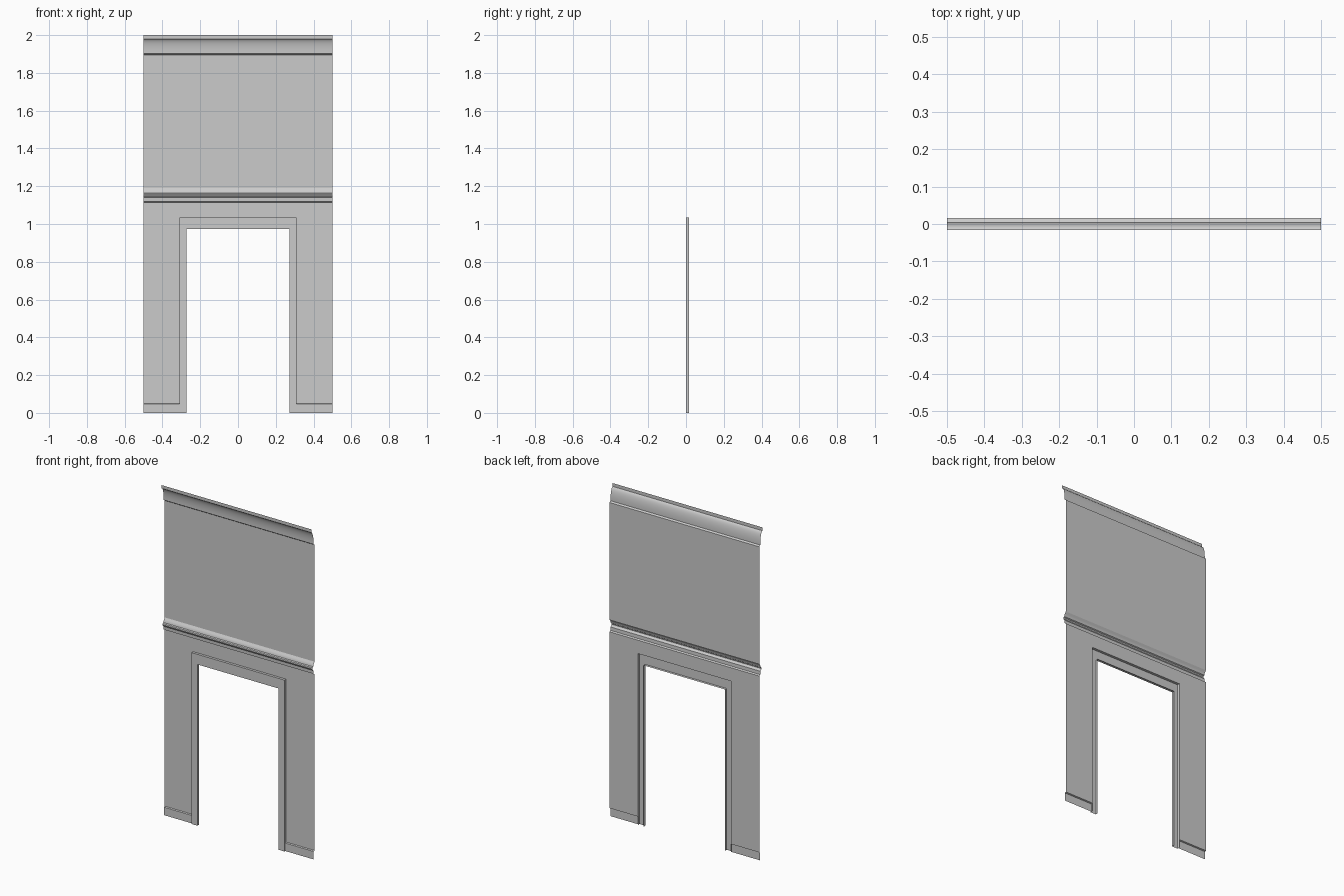
import bpy
import math

cube = bpy.data.objects.get("Cube")
if cube:
    bpy.data.objects.remove(cube, do_unlink=True)

plaster = bpy.data.materials.new("plaster_grey")
plaster.use_nodes = True
plaster.diffuse_color = (0.6, 0.6, 0.6, 1)
plaster.node_tree.nodes["Principled BSDF"].inputs["Base Color"].default_value = (0.6, 0.6, 0.6, 1)

HALF = 0.5            # half width of the wall
WALL = 0.0155         # depth of the wall plane
FRONT = -0.0155       # foremost edge of the cornice
FRAME_X, FRAME_Z = 0.31, 1.034    # outside of the door frame
DOOR_X, DOOR_Z = 0.272, 0.973     # clear opening
RAIL_LOW, RAIL_TOP = 1.115, 1.19
CORNICE_LOW = 1.895


def sheet(name, rows, smooth=False):
    """Join successive rows of points into a strip of quads."""
    n = len(rows[0])
    verts = [p for row in rows for p in row]
    faces = [(r * n + i, (r + 1) * n + i, (r + 1) * n + i + 1, r * n + i + 1)
             for r in range(len(rows) - 1) for i in range(n - 1)]
    mesh = bpy.data.meshes.new(name)
    mesh.from_pydata(verts, [], faces)
    mesh.materials.append(plaster)
    obj = bpy.data.objects.new(name, mesh)
    bpy.context.collection.objects.link(obj)
    if smooth:
        bpy.ops.object.select_all(action='DESELECT')
        obj.select_set(True)
        bpy.context.view_layer.objects.active = obj
        bpy.ops.object.shade_smooth_by_angle(angle=math.radians(30))
    return obj


def moulding(name, profile, x0=-HALF, x1=HALF, smooth=False):
    """Run a (y, z) profile along x."""
    return sheet(name, [[(x, y, z) for y, z in profile] for x in (x0, x1)], smooth)


# Flat wall panels
moulding("upper_wall", [(WALL, RAIL_TOP), (WALL, CORNICE_LOW)])
moulding("wall_over_door", [(WALL, FRAME_Z), (WALL, RAIL_LOW)])

# Side walls with skirting boards
SKIRT, SKIRT_TOP = 0.0075, 0.048
for side, x0, x1 in (("right", -HALF, -FRAME_X), ("left", FRAME_X, HALF)):
    moulding(side + "_wall", [(WALL, SKIRT_TOP + 0.003), (WALL, FRAME_Z)], x0, x1)
    moulding(side + "_skirting",
             [(SKIRT, 0), (SKIRT, SKIRT_TOP), (WALL, SKIRT_TOP + 0.003)], x0, x1)

# Chair rail with a stepped, rounded nose
moulding("chair_rail", [
    (WALL, RAIL_LOW), (0.006, 1.12), (0.005, 1.14), (0.001, 1.145),
    (-0.003, 1.148), (-0.005, 1.153), (-0.003, 1.16), (0.003, 1.164),
    (0.005, 1.174), (0.009, 1.18), (WALL, RAIL_TOP)], smooth=True)

# Cornice: small underside, concave sweep, upright lip
cove = []
for k in range(11):
    a = math.radians(9 * k)
    cove.append((0.006 + (FRONT - 0.006) * (1 - math.cos(a)),
                 1.908 + 0.072 * math.sin(a)))
moulding("cornice", [(WALL, CORNICE_LOW), (0.006, 1.902)] + cove + [(FRONT, 2.0)],
         smooth=True)


# Door frame: outer return, face and inner reveal around three sides
def arch(hx, top, y):
    return [(-hx, y, 0), (-hx, y, top), (hx, y, top), (hx, y, 0)]


sheet("door_frame", [arch(FRAME_X, FRAME_Z, WALL), arch(FRAME_X, FRAME_Z, 0),
                     arch(DOOR_X, DOOR_Z, 0), arch(DOOR_X, DOOR_Z, WALL)])
